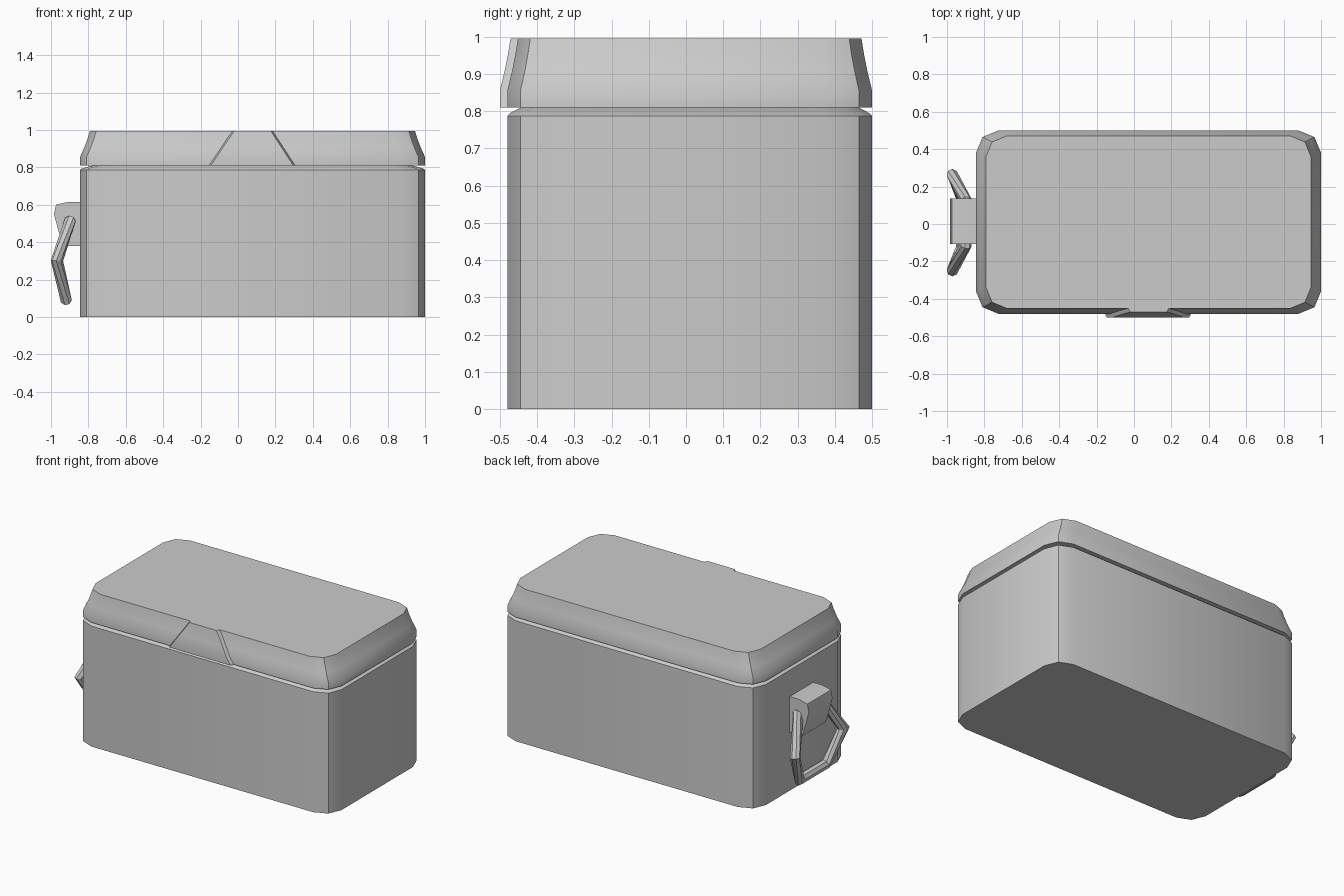
import bpy, bmesh, math
from mathutils import Vector

if "Cube" in bpy.data.objects:
    bpy.data.objects.remove(bpy.data.objects["Cube"])

CX, CY, HX, HY = 0.0775, 0.01, 0.9225, 0.49


def finish(bm, name):
    bmesh.ops.recalc_face_normals(bm, faces=bm.faces)
    mesh = bpy.data.meshes.new(name)
    bm.to_mesh(mesh)
    bm.free()
    obj = bpy.data.objects.new(name, mesh)
    bpy.context.collection.objects.link(obj)
    bpy.ops.object.select_all(action='DESELECT')
    obj.select_set(True)
    bpy.context.view_layer.objects.active = obj
    bpy.ops.object.shade_smooth_by_angle(angle=math.radians(30))
    return obj


def loft(name, rings, start=True, end=True, closed=False):
    """Skin a list of equal-length point rings."""
    bm = bmesh.new()
    loops = [[bm.verts.new(p) for p in r] for r in rings]
    n = len(loops[0])
    pairs = list(zip(loops, loops[1:]))
    if closed:
        pairs.append((loops[-1], loops[0]))
    for a, b in pairs:
        for i in range(n):
            j = (i + 1) % n
            bm.faces.new((a[i], a[j], b[j], b[i]))
    if start and not closed:
        bm.faces.new(loops[0])
    if end and not closed:
        bm.faces.new(loops[-1])
    return finish(bm, name)


def outline(scale, z, r=0.12):
    """Rectangle with two-segment rounded corners, scaled about its centre."""
    pts = []
    for k, (sx, sy) in enumerate(((1, 1), (-1, 1), (-1, -1), (1, -1))):
        for s in range(3):
            a = math.radians(90 * k + 45 * s)
            x = sx * (HX - r) + r * math.cos(a)
            y = sy * (HY - r) + r * math.sin(a)
            pts.append((CX + x * scale, CY + y * scale, z))
    return pts


# box body with chamfered top rim
loft("body", [outline(s, z) for s, z in ((1, 0), (1, 0.787), (0.985, 0.795), (0.925, 0.81))], end=False)

# lid with curved, inward leaning sides
lid_profile = [(1, 0.81), (1, 0.855), (0.973, 0.91), (0.955, 0.955), (0.942, 0.995)]
loft("lid", [outline(s, z) for s, z in lid_profile])

# raised front tab following the lid profile
tab = []
for s, z in lid_profile:
    t = (z - 0.81) / 0.185
    xl, xr = -0.155 + 0.125 * t, 0.305 - 0.12 * t
    y = CY - HY * s
    out = y - (0.008 if t == 1 else 0.02)
    tab.append([(xl, y + 0.01, z), (xl, y, z), (xl + 0.01, out, z),
                (xr - 0.01, out, z), (xr, y, z), (xr, y + 0.01, z)])
loft("front_tab", tab)

# handle bracket on the left end
side = [(-0.84, 0.615), (-0.91, 0.615), (-0.973, 0.6), (-0.984, 0.55),
        (-0.96, 0.46), (-0.935, 0.38), (-0.84, 0.38)]
loft("handle_bracket", [[(x, y, z) for x, z in side] for y in (-0.107, 0.137)])

# bent hexagonal ring handle, mitred at each corner
half = [(-0.9, 0.12, 0.51), (-0.968, 0.25, 0.30), (-0.92, 0.135, 0.095)]
path = [Vector((x, 0.007 + y, z)) for x, y, z in half]
path += [Vector((x, 0.007 - y, z)) for x, y, z in reversed(half)]
rings = []
for i, p in enumerate(path):
    a = (p - path[i - 1]).normalized()
    b = (path[(i + 1) % 6] - p).normalized()
    tangent, normal = (a + b).normalized(), (a - b).normalized()
    binormal = tangent.cross(normal)
    miter = 1 / a.dot(tangent)
    rings.append([p + 0.032 * (normal * miter * math.cos(w) + binormal * math.sin(w))
                  for w in (math.tau * (k + 0.5) / 8 for k in range(8))])
loft("ring_handle", rings, closed=True)
